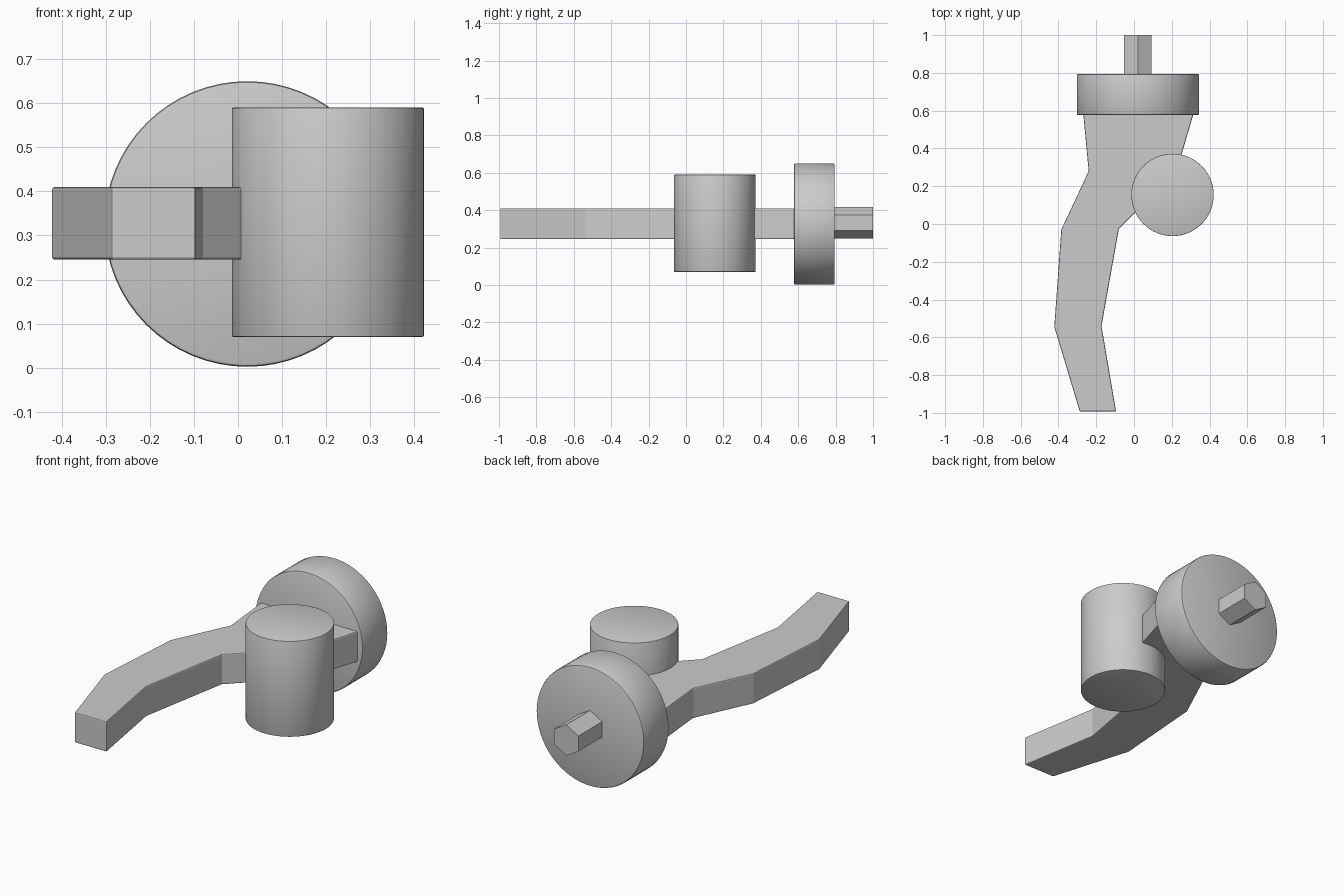
import bpy, bmesh, math
from mathutils import Matrix, Vector

cube = bpy.data.objects.get("Cube")
if cube:
    bpy.data.objects.remove(cube, do_unlink=True)

grey = bpy.data.materials.new("light grey")
grey.use_nodes = True
grey.diffuse_color = (0.6, 0.6, 0.6, 1)
grey.node_tree.nodes["Principled BSDF"].inputs["Base Color"].default_value = (0.6, 0.6, 0.6, 1)


def finish(name, bm, bevel=0.0, smooth=True):
    """Turn a bmesh into an object, with softened edges and shading."""
    bmesh.ops.recalc_face_normals(bm, faces=bm.faces)
    mesh = bpy.data.meshes.new(name)
    bm.to_mesh(mesh)
    bm.free()
    mesh.materials.append(grey)
    obj = bpy.data.objects.new(name, mesh)
    bpy.context.collection.objects.link(obj)
    bpy.ops.object.select_all(action='DESELECT')
    obj.select_set(True)
    bpy.context.view_layer.objects.active = obj
    if bevel:
        mod = obj.modifiers.new("soft edges", 'BEVEL')
        mod.width = bevel
        mod.segments = 2
        mod.limit_method = 'ANGLE'
        mod.angle_limit = math.radians(50)
        bpy.ops.object.modifier_apply(modifier=mod.name)
    if smooth:
        bpy.ops.object.shade_smooth_by_angle(angle=math.radians(30))
    return obj


def cylinder(name, centre, radius, length, sides, along_y=False, **look):
    bm = bmesh.new()
    # The quarter turn about z puts corners of the prism on its x axis
    turn = Matrix.Rotation(math.pi / 2, 4, 'X') @ Matrix.Rotation(math.pi / 2, 4, 'Z') if along_y else Matrix()
    bmesh.ops.create_cone(bm, cap_ends=True, segments=sides, radius1=radius, radius2=radius,
                          depth=length, matrix=Matrix.Translation(centre) @ turn)
    if sides == 6:
        bmesh.ops.rotate(bm, verts=bm.verts, cent=centre,
                         matrix=Matrix.Rotation(math.pi / 2, 3, 'Y'))
    return finish(name, bm, **look)


# Curved lever arm, extruded upward from its plan outline
outline = [(-0.27, 0.60), (-0.24, 0.28), (-0.385, -0.03), (-0.422, -0.545),
           (-0.287, -0.993), (-0.095, -0.993), (-0.172, -0.54), (-0.08, -0.025),
           (0.01, 0.065), (0.20, 0.19), (0.32, 0.60)]
bm = bmesh.new()
base = bm.faces.new([bm.verts.new((x, y, 0.245)) for x, y in outline])
top = bmesh.ops.extrude_face_region(bm, geom=[base])["geom"]
bmesh.ops.translate(bm, vec=(0, 0, 0.165), verts=[v for v in top if isinstance(v, bmesh.types.BMVert)])
finish("lever_arm", bm, bevel=0.006, smooth=False)

# Upright lock barrel, mounting disc and hexagonal spindle
cylinder("lock_barrel", Vector((0.204, 0.154, 0.33)), 0.218, 0.52, 64, bevel=0.003)
cylinder("mounting_disc", Vector((0.021, 0.686, 0.326)), 0.324, 0.218, 64, along_y=True, bevel=0.008)
cylinder("hex_spindle", Vector((0.02, 0.89, 0.332)), 0.084, 0.22, 6, along_y=True, smooth=False)
